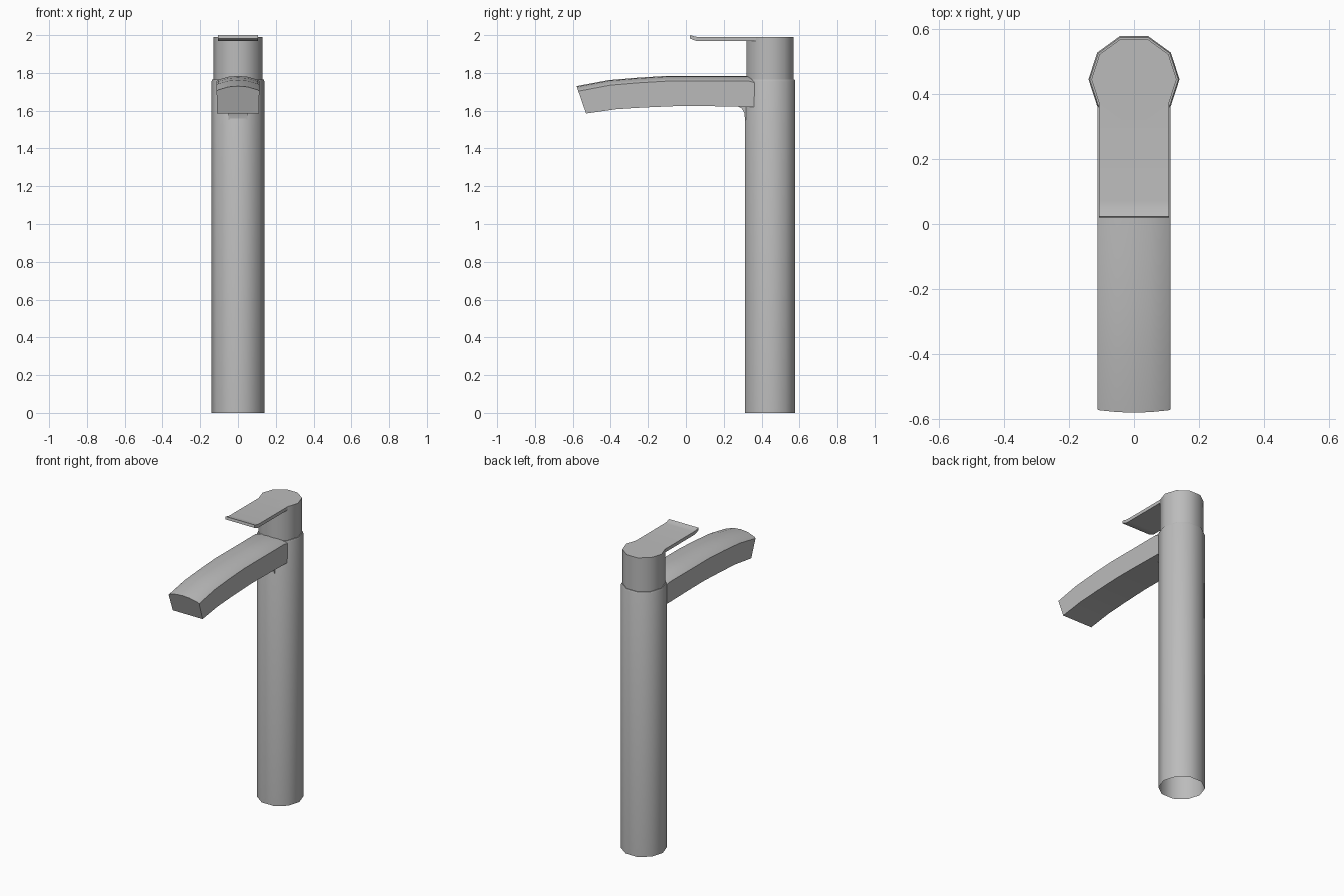
import bpy
import bmesh
from math import cos, sin, pi, radians

cube = bpy.data.objects.get("Cube")
if cube:
    bpy.data.objects.remove(cube, do_unlink=True)

metal = bpy.data.materials.new("brushed grey metal")
metal.use_nodes = True
GREY = (0.5, 0.5, 0.5, 1)
metal.diffuse_color = GREY
bsdf = next(n for n in metal.node_tree.nodes if n.type == 'BSDF_PRINCIPLED')
bsdf.inputs["Base Color"].default_value = GREY

AXIS_Y = 0.445
SIDES = 10


def loft(name, rings, cap_start=True, cap_end=True, angle=38):
    """Skin a list of closed rings that have equal point counts."""
    bm = bmesh.new()
    loops = [[bm.verts.new(p) for p in ring] for ring in rings]
    for a, b in zip(loops, loops[1:]):
        for i in range(len(a)):
            j = (i + 1) % len(a)
            bm.faces.new((a[i], a[j], b[j], b[i]))
    if cap_start:
        bm.faces.new(loops[0][::-1])
    if cap_end:
        bm.faces.new(loops[-1])
    bmesh.ops.recalc_face_normals(bm, faces=bm.faces)
    mesh = bpy.data.meshes.new(name)
    bm.to_mesh(mesh)
    bm.free()
    mesh.materials.append(metal)
    obj = bpy.data.objects.new(name, mesh)
    bpy.context.collection.objects.link(obj)
    bpy.ops.object.select_all(action='DESELECT')
    obj.select_set(True)
    bpy.context.view_layer.objects.active = obj
    bpy.ops.object.shade_smooth_by_angle(angle=radians(angle))
    return obj


def ring(radius, z):
    return [(radius * cos(2 * pi * i / SIDES),
             AXIS_Y + radius * sin(2 * pi * i / SIDES), z) for i in range(SIDES)]


def extrude_x(name, profile, half_width):
    return loft(name, [[(x, y, z) for y, z in profile]
                       for x in (-half_width, half_width)])


# Column, open underneath, with a slightly eased top rim
loft("column", [ring(0.14, 0), ring(0.14, 1.755), ring(0.136, 1.765)], cap_start=False)

# Handle hub
loft("handle_hub", [ring(0.131, 1.75), ring(0.131, 1.99)], cap_start=False)

# Flat lever with an upturned tip
extrude_x("lever", [(0.42, 1.99), (0.07, 1.99), (0.05, 1.992), (0.023, 2.0),
                    (0.02, 1.982), (0.055, 1.969), (0.08, 1.968), (0.42, 1.968)], 0.107)


# Spout: box section with an arched top
def section(top_y, top_z, low_y, low_z, w=0.113):
    arch = [(w, 0.027), (0.105, 0.02), (0.05, 0.004), (0, 0)]
    arch += [(-x, d) for x, d in arch[-2::-1]]
    slope = (top_y - low_y) / (top_z - low_z)
    upper = [(x, top_y - slope * d, top_z - d) for x, d in arch]
    return [(w - 0.003, low_y, low_z)] + upper + [(0.003 - w, low_y, low_z)]


stations = [
    (-0.58, 1.73, -0.53, 1.585),
    (-0.41, 1.762, -0.37, 1.608),
    (-0.25, 1.775, -0.22, 1.617),
    (-0.10, 1.784, -0.03, 1.625),
    (0.10, 1.784, 0.12, 1.624),
    (0.33, 1.784, 0.34, 1.62),
    (0.40, 1.765, 0.40, 1.62),
]
loft("spout", [section(*s) for s in stations], angle=32)

# Curved fillet under the spout where it meets the column
extrude_x("spout_fillet", [(0.27, 1.624), (0.295, 1.612), (0.308, 1.59),
                           (0.313, 1.55), (0.36, 1.55), (0.36, 1.624)], 0.05)
